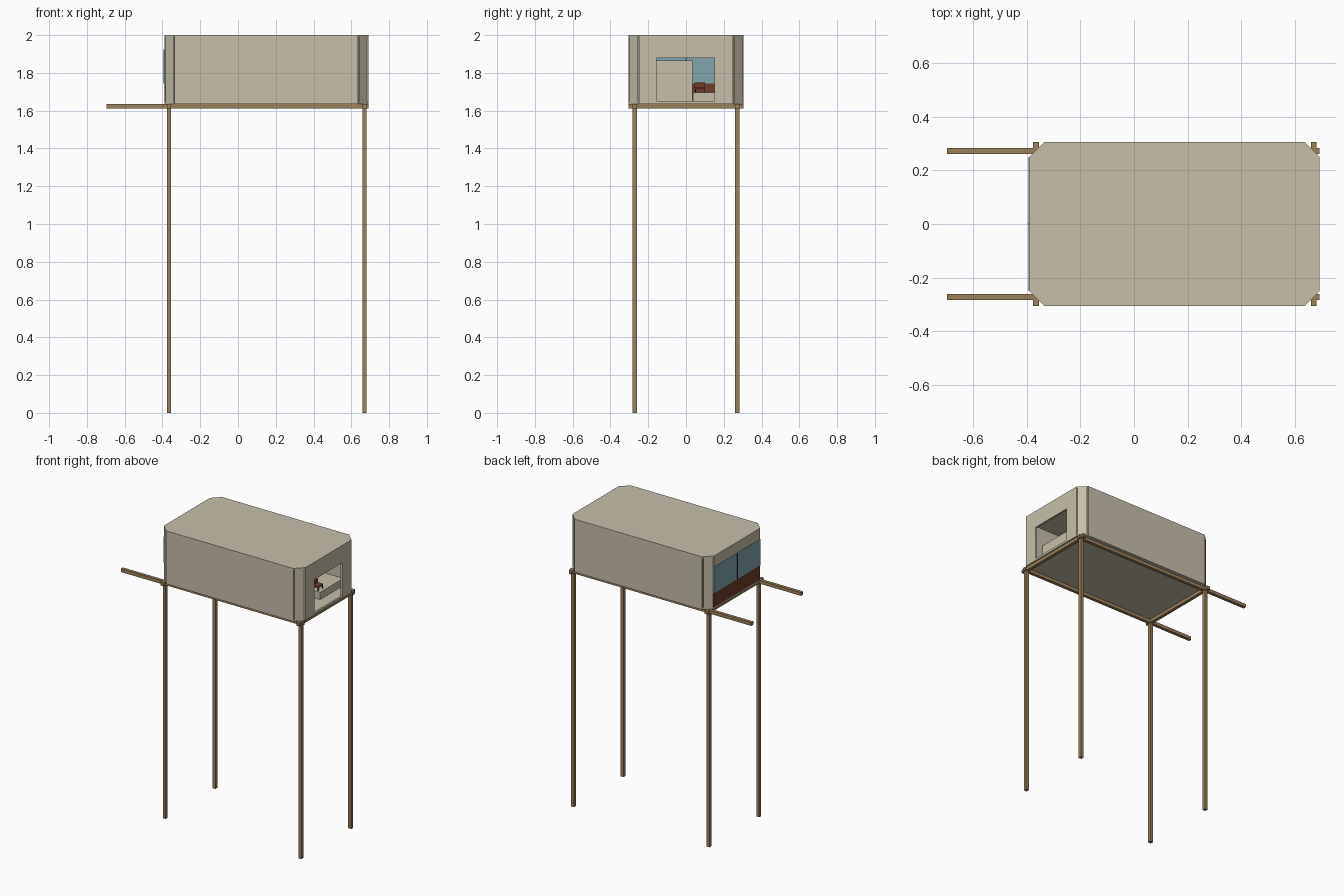
import bpy, bmesh

if "Cube" in bpy.data.objects:
    bpy.data.objects.remove(bpy.data.objects["Cube"])


def material(name, rgb):
    m = bpy.data.materials.new(name)
    m.diffuse_color = (*rgb, 1)
    m.use_nodes = True
    m.node_tree.nodes["Principled BSDF"].inputs["Base Color"].default_value = m.diffuse_color
    return m


BEIGE = material("beige_panel", (0.57, 0.52, 0.40))
WOOD = material("timber", (0.33, 0.215, 0.105))
GLASS = material("blue_glass", (0.22, 0.38, 0.42))
BROWN = material("dark_brown", (0.17, 0.045, 0.022))
DARK = material("charcoal", (0.03, 0.03, 0.03))


def prism(name, outline, z0, z1, mat):
    """Extrude a plan outline from z0 to z1."""
    bm = bmesh.new()
    base = bm.faces.new([bm.verts.new((x, y, z0)) for x, y in outline])
    top = bmesh.ops.extrude_face_region(bm, geom=[base])["geom"]
    for v in top:
        if isinstance(v, bmesh.types.BMVert):
            v.co.z = z1
    bmesh.ops.recalc_face_normals(bm, faces=bm.faces)
    me = bpy.data.meshes.new(name)
    bm.to_mesh(me)
    bm.free()
    ob = bpy.data.objects.new(name, me)
    bpy.context.collection.objects.link(ob)
    me.materials.append(mat)
    return ob


def box(name, x0, x1, y0, y1, z0, z1, mat):
    return prism(name, [(x0, y0), (x1, y0), (x1, y1), (x0, y1)], z0, z1, mat)


# Main dimensions
XL, XR, W, CH = -0.39, 0.69, 0.305, 0.055
FLOOR, TOP, T = 1.635, 2.0, 0.012
GAP = 0.006
LEG_X, LEG_Y, H = (-0.365, 0.669), 0.271, 0.011

# Floor and roof slabs with clipped corners
plan = [(XL + CH, -W), (XR - CH, -W), (XR, -W + CH), (XR, W - CH),
        (XR - CH, W), (XL + CH, W), (XL, W - CH), (XL, -W + CH)]
prism("floor", plan, FLOOR, FLOOR + 0.01, BEIGE)
prism("roof", plan, TOP - 0.01, TOP, BEIGE)
Z0, Z1 = FLOOR + 0.01, TOP - 0.01

# Long side walls
for s, side in ((-1, "front"), (1, "back")):
    ya, yb = sorted((s * W, s * (W - T)))
    box(side + "_wall", XL + CH, XR - CH, ya, yb, Z0, Z1, BEIGE)

# Slanted corner panels, with a recessed strip behind each joint
for ex, sx in ((XL, 1), (XR, -1)):
    for sy in (-1, 1):
        def pt(a, b):
            return (ex + sx * a, sy * (W - b))
        g = GAP
        prism("corner_panel", [pt(CH - g, g), pt(g, CH - g),
                               pt(g + T, CH - g), pt(CH - g, g + T)], Z0, Z1, BEIGE)
        prism("corner_backing", [pt(CH + 0.01, T), pt(T, CH + 0.01),
                                 pt(T + 0.008, CH + 0.01), pt(CH + 0.01, T + 0.008)],
              Z0, Z1, BEIGE)

# Right end wall with doorway opening
E = W - CH
end = box("doorway_wall", XR - T, XR, -E, E, Z0, Z1, BEIGE)
cutter = box("doorway_cutter", XR - 0.1, XR + 0.1, -0.155, 0.15, 1.65, 1.88, BEIGE)
cutter.hide_render = True
cutter.hide_viewport = True
cutter.display_type = 'WIRE'
cut = end.modifiers.new("doorway", 'BOOLEAN')
cut.operation = 'DIFFERENCE'
cut.solver = 'EXACT'
cut.object = cutter

# Left end: brown lower wall, wide window, beige header
box("lower_end_wall", XL, XL + T, -E, E, Z0, 1.745, BROWN)
box("end_header", XL, XL + T, -E, E, 1.925, Z1, BEIGE)
for s in (-1, 1):
    ya, yb = sorted((s * 0.002, s * E))
    box("window_pane", XL - 0.002, XL + T - 0.002, ya, yb, 1.745, 1.925, GLASS)
box("window_divider", XL - 0.004, XL + T, -0.002, 0.002, 1.745, 1.925, DARK)

# Timber platform frame and legs
for y in (-LEG_Y, LEG_Y):
    box("long_beam", -0.695, XR, y - H, y + H, 1.611, FLOOR - 0.001, WOOD)
    for x in LEG_X:
        box("leg", x - H, x + H, y - H, y + H, 0, 1.615, WOOD)
for x in LEG_X:
    box("cross_beam", x - H, x + H, -W, W, 1.612, FLOOR, WOOD)

# Interior: tall cupboard, low bench, small brown seat with dark supports
box("cupboard", 0.34, 0.52, -0.29, 0.035, Z0, 1.865, BEIGE)
box("bench", 0.30, 0.60, 0.037, 0.29, Z0, 1.695, BEIGE)
box("seat", 0.53, 0.58, 0.045, 0.10, 1.715, 1.725, BROWN)
box("seat_back", 0.53, 0.54, 0.045, 0.10, 1.725, 1.75, BROWN)
for x in (0.533, 0.574):
    for y in (0.048, 0.094):
        box("seat_support", x, x + 0.005, y, y + 0.005, 1.695, 1.715, DARK)
